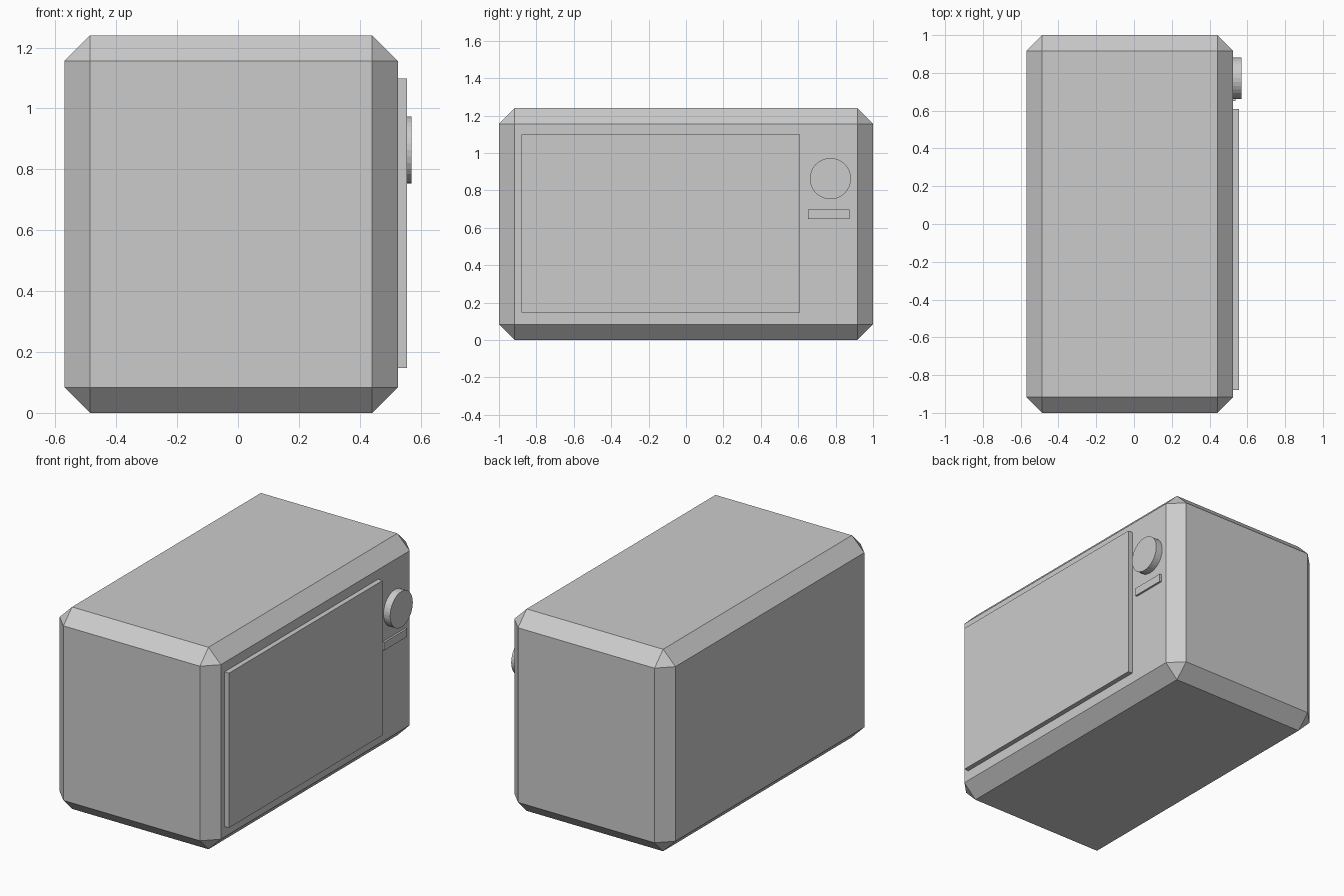
import bpy
import math

if "Cube" in bpy.data.objects:
    bpy.data.objects.remove(bpy.data.objects["Cube"])


def box(name, lo, hi):
    """Box spanning two opposite corners."""
    bpy.ops.mesh.primitive_cube_add(size=1)
    ob = bpy.context.object
    ob.name = name
    size = [b - a for a, b in zip(lo, hi)]
    mid = [(a + b) / 2 for a, b in zip(lo, hi)]
    for v in ob.data.vertices:
        v.co = [c * s + m for c, s, m in zip(v.co, size, mid)]
    return ob


FACE = 0.525  # x of the control side

# Chamfered casing
body = box("casing", (-0.57, -1.0, 0.0), (FACE, 1.0, 1.24))
bevel = body.modifiers.new("chamfer", 'BEVEL')
bevel.width = 0.084
bevel.segments = 1
bevel.limit_method = 'NONE'

# Door panel
box("door", (FACE - 0.02, -0.88, 0.148), (0.555, 0.61, 1.098))

# Button bar under the dial
box("button_bar", (FACE - 0.02, 0.652, 0.647), (0.537, 0.874, 0.697))

# Round dial
bpy.ops.mesh.primitive_cylinder_add(
    vertices=32, radius=0.11, depth=0.065,
    location=(0.5375, 0.772, 0.863), rotation=(0, math.pi / 2, 0))
bpy.context.object.name = "dial"
